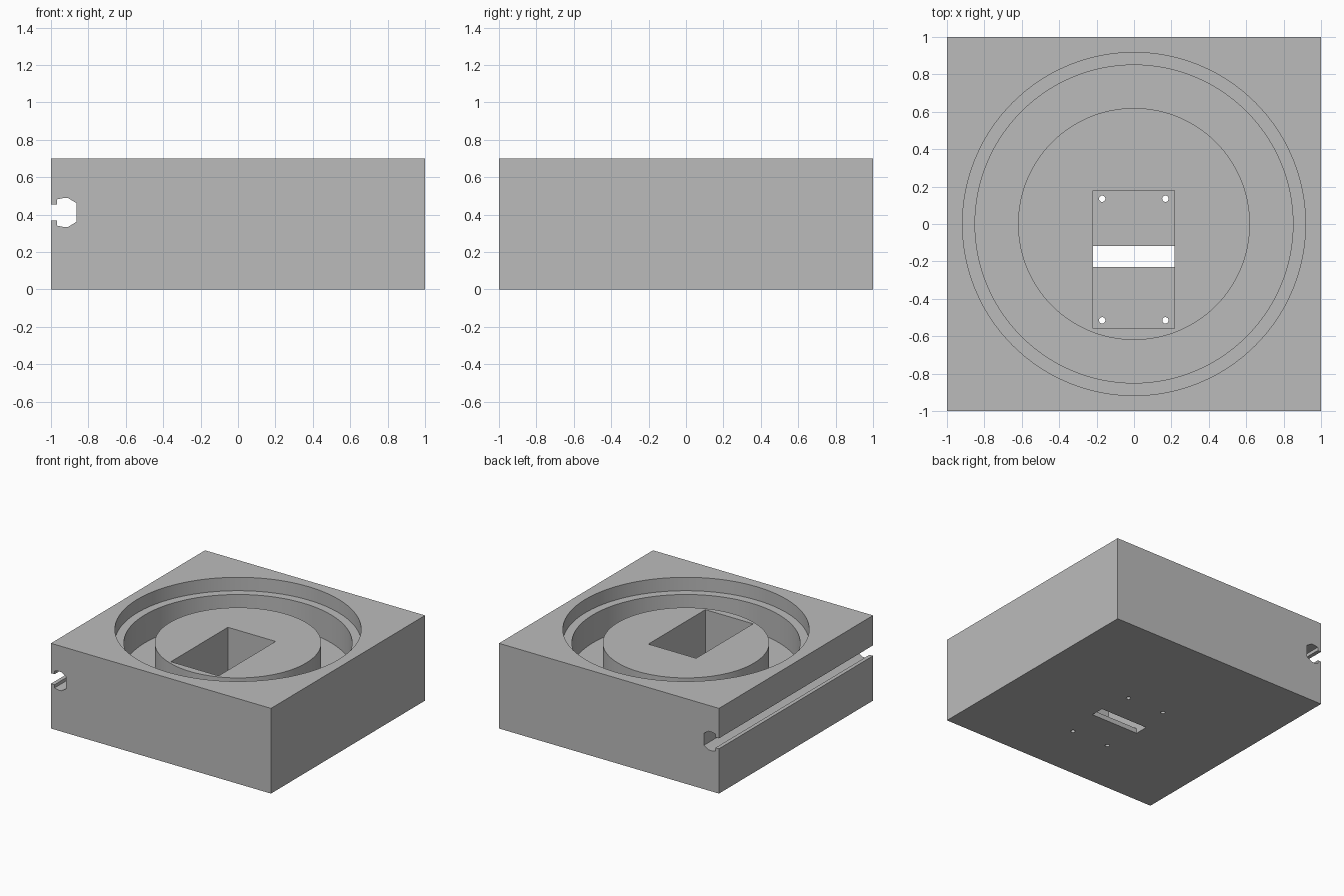
import bpy, bmesh, math
from mathutils import Matrix

cube = bpy.data.objects.get("Cube")
if cube:
    bpy.data.objects.remove(cube, do_unlink=True)

grey = bpy.data.materials.new("plain grey")
grey.use_nodes = True
colour = (0.5, 0.5, 0.5, 1)
grey.diffuse_color = colour
grey.node_tree.nodes["Principled BSDF"].inputs["Base Color"].default_value = colour


def prism(name, outline, low, high, matrix=Matrix()):
    """Extrude a flat outline from low to high, then place it."""
    bm = bmesh.new()
    face = bm.faces.new([bm.verts.new((x, y, low)) for x, y in outline])
    new = bmesh.ops.extrude_face_region(bm, geom=[face])["geom"]
    verts = [v for v in new if isinstance(v, bmesh.types.BMVert)]
    bmesh.ops.translate(bm, verts=verts, vec=(0, 0, high - low))
    bm.transform(matrix)
    bmesh.ops.recalc_face_normals(bm, faces=bm.faces)
    mesh = bpy.data.meshes.new(name)
    bm.to_mesh(mesh)
    bm.free()
    mesh.materials.append(grey)
    obj = bpy.data.objects.new(name, mesh)
    bpy.context.collection.objects.link(obj)
    return obj


def rect(x0, x1, y0, y1):
    return [(x0, y0), (x1, y0), (x1, y1), (x0, y1)]


def circle(radius, sides, cx=0, cy=0):
    turns = [2 * math.pi * i / sides for i in range(sides)]
    return [(cx + radius * math.cos(a), cy + radius * math.sin(a)) for a in turns]


def cut(target, cutter):
    cutter.hide_render = True
    bpy.context.view_layer.objects.active = target
    mod = target.modifiers.new("cut", "BOOLEAN")
    mod.operation = "DIFFERENCE"
    mod.solver = "EXACT"
    mod.object = cutter
    bpy.ops.object.modifier_apply(modifier=mod.name)
    bpy.data.objects.remove(cutter, do_unlink=True)


# Square block
block = prism("base_block", rect(-1, 1, -1, 1), 0, 0.7)

# Wide round recess, then the deep ring channel around the central island
cut(block, prism("recess_cutter", circle(0.917, 128), 0.59, 0.8))
channel = prism("channel_cutter", circle(0.85, 128), 0.36, 0.65)
cut(channel, prism("island_core", circle(0.62, 128), 0.2, 0.8))
cut(block, channel)

# Rectangular pocket with a slot and four screw holes through its floor
cut(block, prism("pocket_cutter", rect(-0.218, 0.216, -0.56, 0.18), 0.04, 0.8))
cut(block, prism("floor_slot_cutter", rect(-0.218, 0.216, -0.23, -0.118), -0.1, 0.2))
for x in (-0.17, 0.168):
    for y in (-0.515, 0.135):
        cut(block, prism("screw_hole_cutter", circle(0.017, 24, x, y), -0.1, 0.2))

# Undercut grooves along two neighbouring sides: (inward depth, height) profile
half = [(-1.1, 0.043), (-0.968, 0.043), (-0.968, 0.07), (-0.935, 0.077),
        (-0.908, 0.077), (-0.864, 0.05)]
groove = [(d, 0.411 + h) for d, h in half] + [(d, 0.411 - h) for d, h in reversed(half)]
stand_up = Matrix.Rotation(math.pi / 2, 4, "X")
swap_sides = Matrix(((0, 1, 0, 0), (1, 0, 0, 0), (0, 0, 1, 0), (0, 0, 0, 1)))
for place in (stand_up, swap_sides @ stand_up):
    cut(block, prism("groove_cutter", groove, -1.2, 1.2, place))

# Smooth round walls, sharp edges
bpy.ops.object.select_all(action="DESELECT")
block.select_set(True)
bpy.context.view_layer.objects.active = block
bpy.ops.object.shade_smooth_by_angle(angle=math.radians(30))
